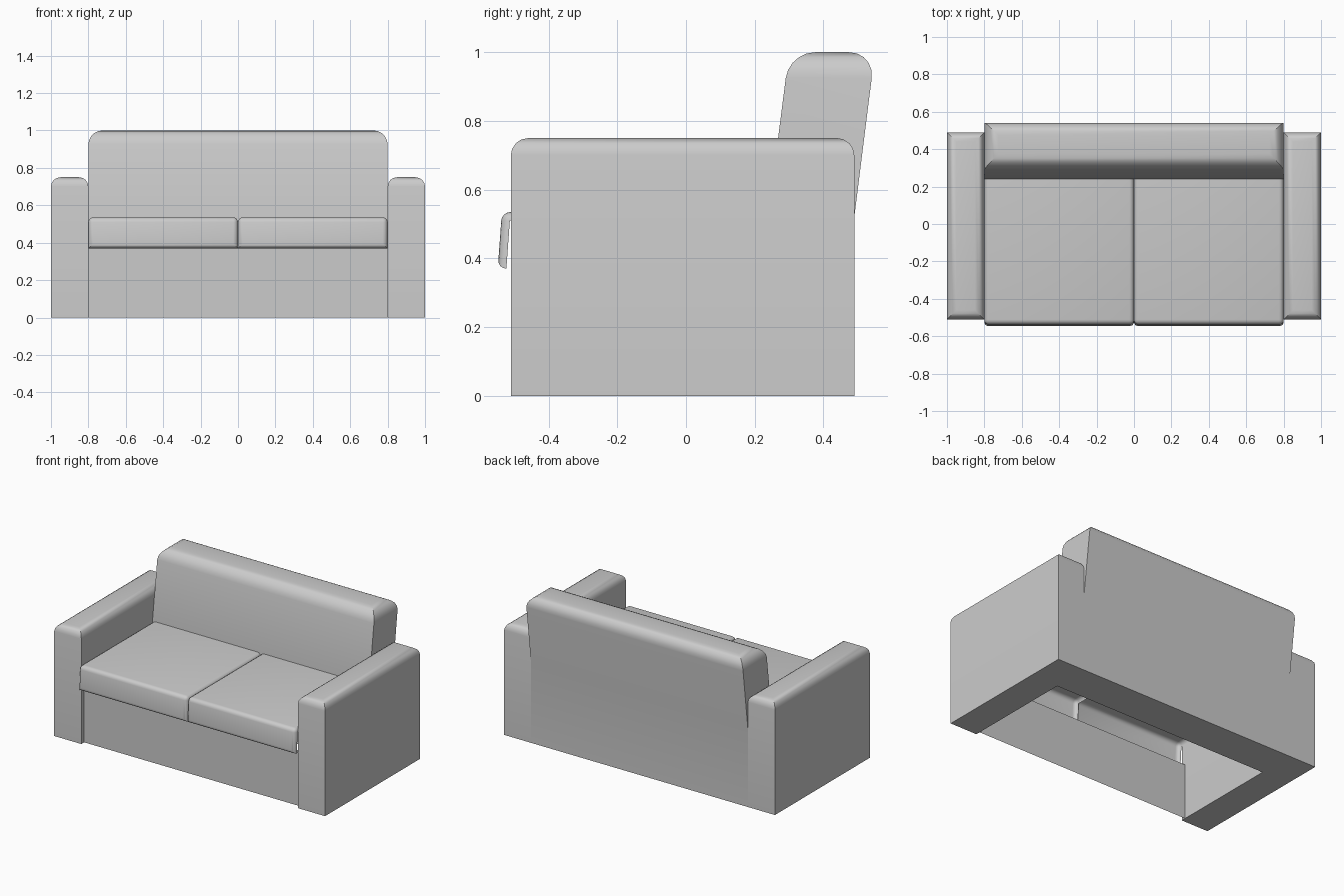
import bpy, bmesh, math

if "Cube" in bpy.data.objects:
    bpy.data.objects.remove(bpy.data.objects["Cube"])

def prism(name, profile, x0, x1, bevel_test=None, radius=0.05, segs=4, drop=None, closed=True):
    """Extrude a (y, z) profile along x, round chosen edges, drop hidden faces."""
    bm = bmesh.new()
    a = [bm.verts.new((x0, y, z)) for y, z in profile]
    b = [bm.verts.new((x1, y, z)) for y, z in profile]
    n = len(profile)
    for i in range(n if closed else n - 1):
        j = (i + 1) % n
        bm.faces.new((a[i], a[j], b[j], b[i]))
    if closed:
        bm.faces.new(a[::-1])
        bm.faces.new(b)
        bmesh.ops.recalc_face_normals(bm, faces=bm.faces)
    if bevel_test:
        edges = [e for e in bm.edges if bevel_test(*[v.co for v in e.verts])]
        bmesh.ops.bevel(bm, geom=edges, offset=radius, segments=segs,
                        profile=0.5, affect='EDGES', clamp_overlap=True)
    if drop:
        bm.normal_update()
        gone = [f for f in bm.faces if drop(f.normal)]
        bmesh.ops.delete(bm, geom=gone, context='FACES')
    me = bpy.data.meshes.new(name)
    bm.to_mesh(me)
    bm.free()
    ob = bpy.data.objects.new(name, me)
    bpy.context.collection.objects.link(ob)
    bpy.ops.object.select_all(action='DESELECT')
    ob.select_set(True)
    bpy.context.view_layer.objects.active = ob
    bpy.ops.object.shade_smooth_by_angle(angle=math.radians(35))
    return ob

def top_loop(z):
    return lambda p, q: min(p.z, q.z) > z - 0.001

# Arms: upright slabs with a rounded top rim
arm = [(-0.51, 0), (0.49, 0), (0.49, 0.75), (-0.51, 0.75)]
for side, x0, x1 in (("left", -1.0, -0.8), ("right", 0.8, 1.0)):
    prism(side + "_arm", arm, x0, x1, top_loop(0.75), 0.05)

# Backrest: straight base, leaning upper part with a rounded top rim
back = [(0.24, 0), (0.49, 0), (0.49, 0.52), (0.55, 1.0), (0.30, 1.0), (0.24, 0.53)]
prism("backrest", back, -0.8, 0.8, top_loop(1.0), 0.075, 5)

# Front panel: thin sheet with a lip that meets the cushions
prism("front_panel", [(-0.48, 0), (-0.48, 0.37), (-0.515, 0.37)], -0.8, 0.8, closed=False)

# Seat cushions: shells, open underneath and where they are hidden
cushion = [(-0.548, 0.37), (0.245, 0.37), (0.245, 0.535), (-0.536, 0.535)]

def cushion_edge(p, q):
    at_front = max(p.y, q.y) < -0.5
    top_side = min(p.z, q.z) > 0.5 and abs(p.y - q.y) > 0.1
    return at_front or top_side

def hidden(n):
    return n.z < -0.99 or n.y > 0.99 or abs(n.x) > 0.995

for side, x0, x1 in (("left", -0.8, 0.0), ("right", 0.0, 0.8)):
    prism(side + "_seat_cushion", cushion, x0, x1, cushion_edge, 0.025, 4, hidden)
